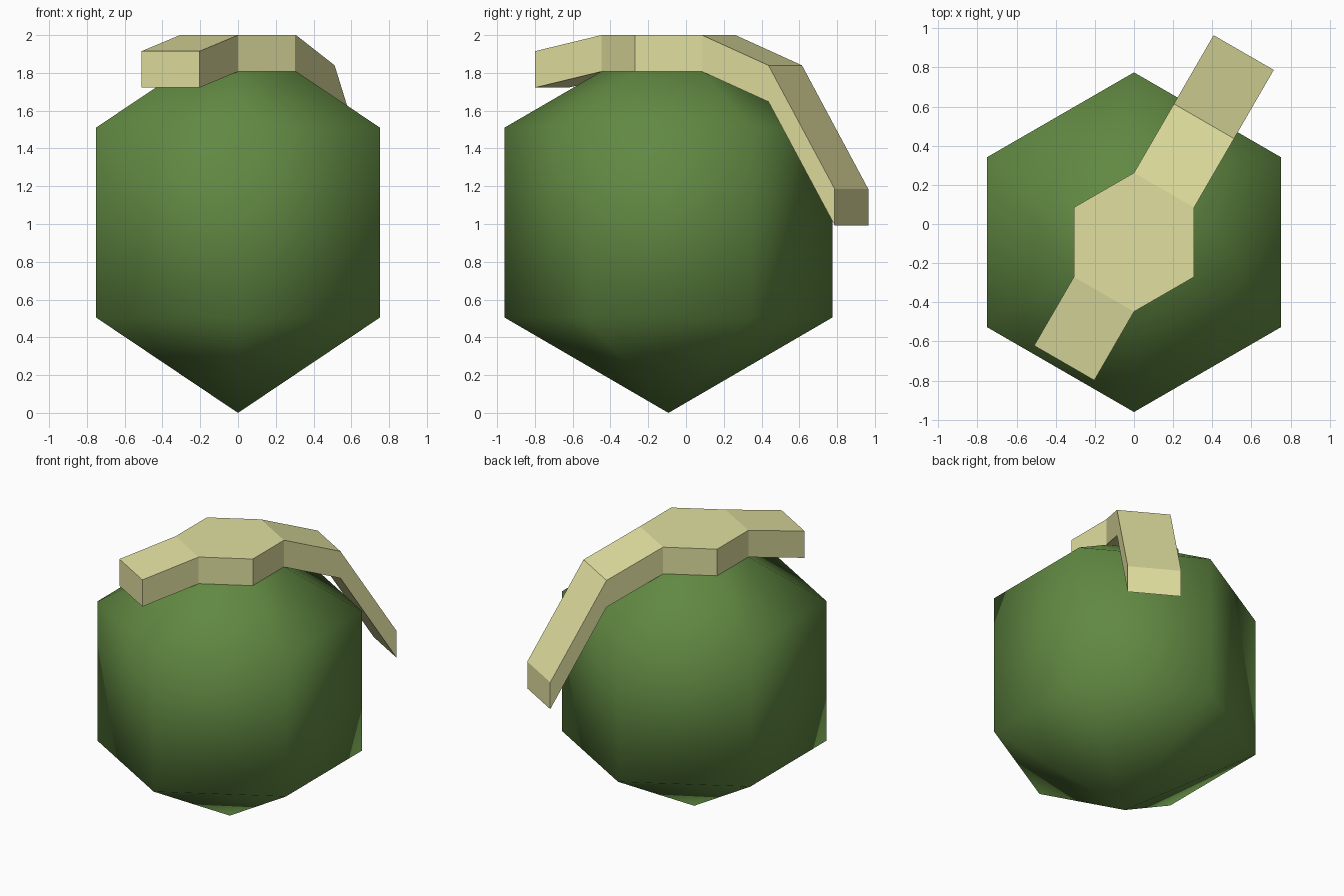
import bpy, bmesh
from math import cos, sin, pi
from mathutils import Vector

if "Cube" in bpy.data.objects:
    bpy.data.objects.remove(bpy.data.objects["Cube"])

CY = -0.093      # body axis in y


def material(name, color):
    m = bpy.data.materials.new(name)
    m.diffuse_color = (*color, 1)
    m.use_nodes = True
    m.node_tree.nodes["Principled BSDF"].inputs["Base Color"].default_value = m.diffuse_color
    return m


def finish(bm, name, mat, smooth):
    bmesh.ops.recalc_face_normals(bm, faces=bm.faces)
    me = bpy.data.meshes.new(name)
    bm.to_mesh(me)
    bm.free()
    me.materials.append(mat)
    for p in me.polygons:
        p.use_smooth = smooth
    ob = bpy.data.objects.new(name, me)
    bpy.context.collection.objects.link(ob)
    return ob


def hex_ring(bm, r, z):
    return [bm.verts.new((r * cos(pi / 2 + k * pi / 3), CY + r * sin(pi / 2 + k * pi / 3), z))
            for k in range(6)]


green = material("green_paint", (0.12, 0.25, 0.055))
khaki = material("khaki_paint", (0.75, 0.74, 0.35))

# Body: six-sided, three-ring ball whose top is cut off under the cap
bm = bmesh.new()
tip = bm.verts.new((0, CY, 0))
rings = [hex_ring(bm, r, z) for r, z in ((0.868, 0.505), (0.868, 1.51), (0.355, 1.808))]
for k in range(6):
    j = (k + 1) % 6
    bm.faces.new((tip, rings[0][j], rings[0][k]))
    for a, b in zip(rings, rings[1:]):
        bm.faces.new((a[k], a[j], b[j], b[k]))
finish(bm, "body", green, True)

# Cap and lever: hexagon with arms drawn out of two opposite edges, then thickened straight down
bm = bmesh.new()
top = hex_ring(bm, 0.355, 2.0)
bm.faces.new(top)


def arm(edge, steps):
    a, b = edge
    for step in steps:
        c, d = (bm.verts.new(v.co + Vector(step)) for v in (a, b))
        bm.faces.new((a, b, d, c))
        a, b = c, d


arm((top[2], top[3]), [(-0.203, -0.351, -0.085)])
arm((top[0], top[5]), [(0.204, 0.352, -0.16), (0.203, 0.351, -0.655)])
bmesh.ops.recalc_face_normals(bm, faces=bm.faces)
under = bmesh.ops.extrude_face_region(bm, geom=bm.faces[:], use_keep_orig=True)["geom"]
bmesh.ops.translate(bm, vec=(0, 0, -0.193),
                    verts=[g for g in under if isinstance(g, bmesh.types.BMVert)])
finish(bm, "cap_and_lever", khaki, False)
